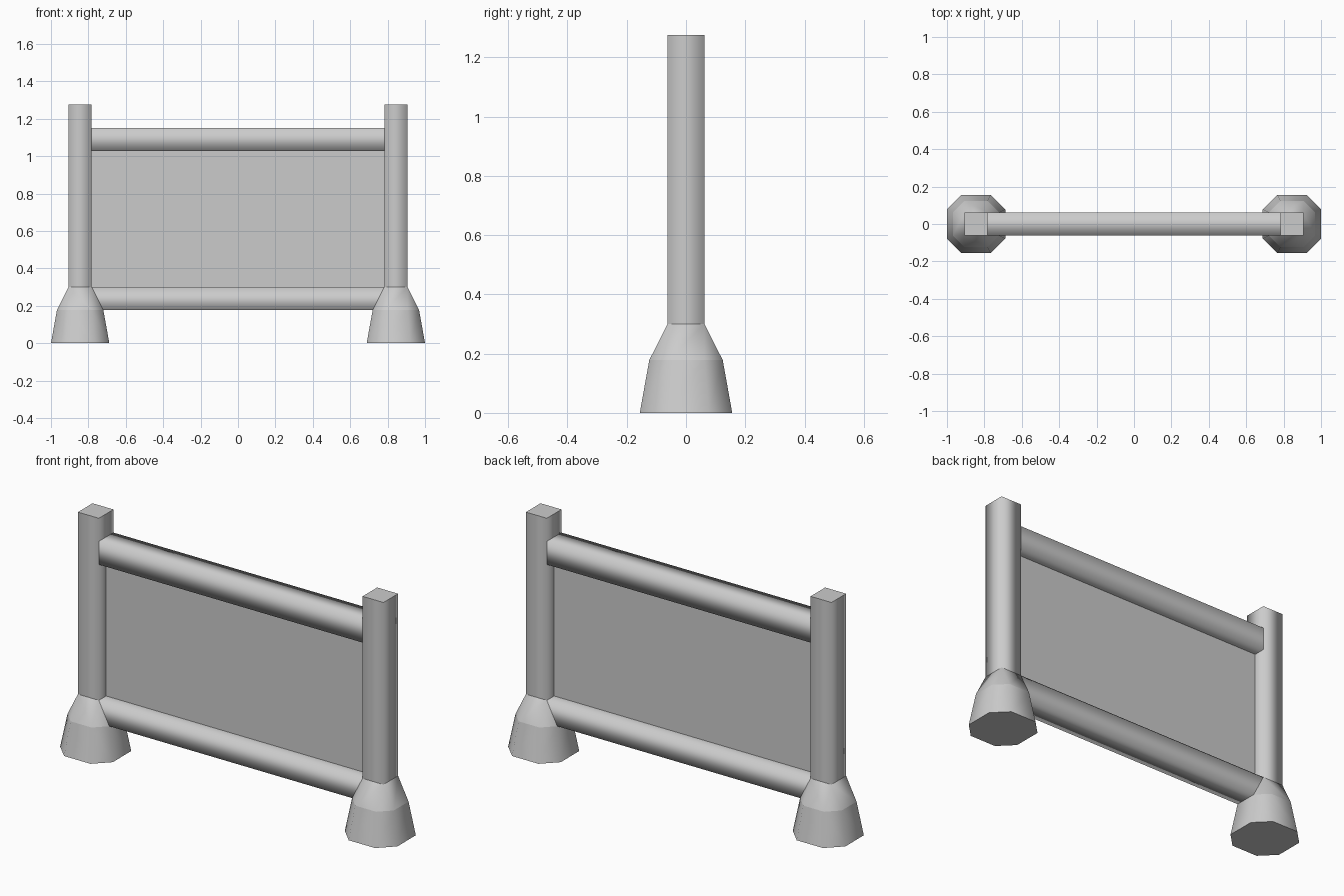
import bpy, bmesh

if "Cube" in bpy.data.objects:
    bpy.data.objects.remove(bpy.data.objects["Cube"])

CX = 0.844      # post centre
R = 0.062       # half width of posts and rails
INNER = CX - R  # inner face of the posts


def octagon(a, b, z):
    """Ring of 8 points, half width a, half edge length b (a == b gives a square)."""
    pts = [(a, -b), (a, b), (b, a), (-b, a), (-a, b), (-a, -b), (-b, -a), (b, -a)]
    return [(CX + x, y, z) for x, y in pts]


def square(z):
    return [(CX + x, y, z) for x, y in ((R, -R), (R, R), (-R, R), (-R, -R))]


def loft(name, rings, cap_bottom=False, cap_top=False, mirror=False):
    bm = bmesh.new()
    loops = [[bm.verts.new(p) for p in ring] for ring in rings]
    n = len(loops[0])
    for a, b in zip(loops, loops[1:]):
        for i in range(n):
            j = (i + 1) % n
            bm.faces.new((a[i], a[j], b[j], b[i])).smooth = True
    if cap_bottom:
        bm.faces.new(loops[0][::-1]).smooth = False
    if cap_top:
        bm.faces.new(loops[-1]).smooth = False
    bmesh.ops.remove_doubles(bm, verts=bm.verts[:], dist=1e-5)
    me = bpy.data.meshes.new(name)
    bm.to_mesh(me)
    bm.free()
    ob = bpy.data.objects.new(name, me)
    bpy.context.collection.objects.link(ob)
    if mirror:
        ob.modifiers.new("mirror", 'MIRROR').use_mirror_merge = False
    return ob


def rail(name, z0, z1, x0, x1):
    """Square rail; x0 / x1 are the half lengths at its bottom and top."""
    section = ((-R, z0, x0), (R, z0, x0), (R, z1, x1), (-R, z1, x1))
    loft(name, [[(s * x, y, z) for y, z, x in section] for s in (-1, 1)])


# Posts and their flared feet, mirrored to both sides
loft("post", [square(0.3), square(1.276)], cap_top=True, mirror=True)
loft("foot_collar", [octagon(2 * R, R, 0.178), octagon(R, R, 0.3)], mirror=True)
loft("foot", [octagon(0.156, 0.078, 0), octagon(2 * R, R, 0.178)],
     cap_bottom=True, mirror=True)

# Rails between the posts, the lower one meeting the sloped collars
rail("top_rail", 1.028, 1.152, INNER, INNER)
rail("bottom_rail", 0.178, 0.3, CX - 2 * R, INNER)

# Thin infill panel
me = bpy.data.meshes.new("panel")
me.from_pydata([(-INNER, 0, 0.3), (INNER, 0, 0.3), (INNER, 0, 1.028), (-INNER, 0, 1.028)],
               [], [(0, 1, 2, 3)])
bpy.context.collection.objects.link(bpy.data.objects.new("panel", me))
